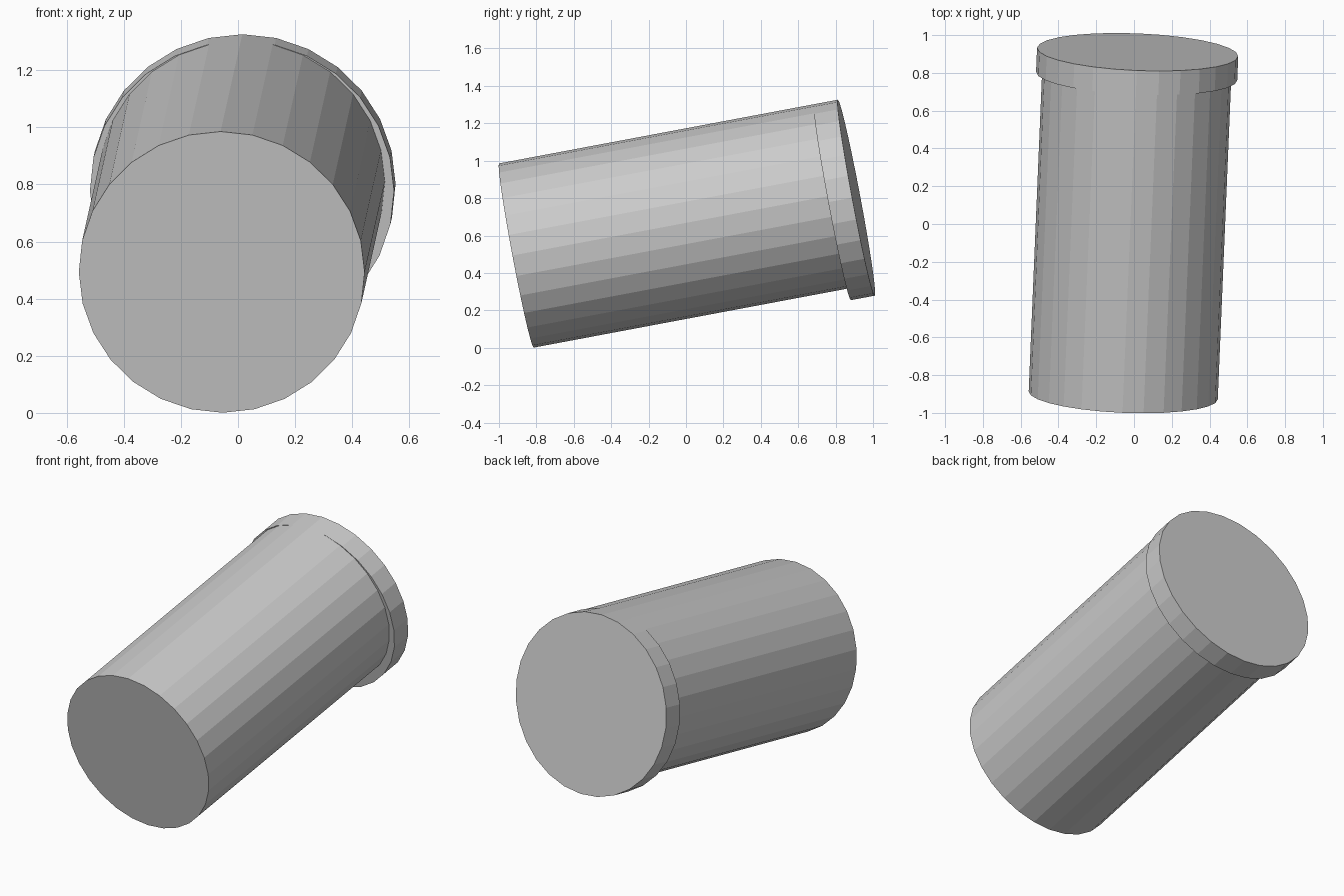
import bpy
from mathutils import Vector, Matrix

cube = bpy.data.objects.get("Cube")
if cube:
    bpy.data.objects.remove(cube)

grey = bpy.data.materials.new("plain_grey")
grey.use_nodes = True
colour = (0.6, 0.6, 0.6, 1)
grey.diffuse_color = colour
grey.node_tree.nodes["Principled BSDF"].inputs["Base Color"].default_value = colour

# Tilted long axis, with matching side and up directions
axis = Vector((0.042, 1, 0.188)).normalized()
side = axis.cross(Vector((0, 0, 1))).normalized()
up = side.cross(axis)
turn = Matrix((side, up, axis)).transposed().to_4x4()


def drum(name, start, end, radius):
    """Flat-sided cylinder between two points on the tilted axis."""
    bpy.ops.mesh.primitive_cylinder_add(
        vertices=28, radius=radius, depth=(end - start).length)
    obj = bpy.context.object
    obj.name = name
    obj.matrix_world = Matrix.Translation((start + end) / 2) @ turn
    obj.data.materials.append(grey)
    return obj


body_radius, lid_radius = 0.501, 0.533
body_start = Vector((-0.057, -0.907, 0.493))
lid_end = body_start + axis * 1.845 - up * (lid_radius - body_radius)

# Long body, ending inside the lid
drum("body", body_start, body_start + axis * 1.78, body_radius)

# Wider lid, set low so that its top edge is flush with the body
drum("lid", lid_end - axis * 0.13, lid_end, lid_radius)
